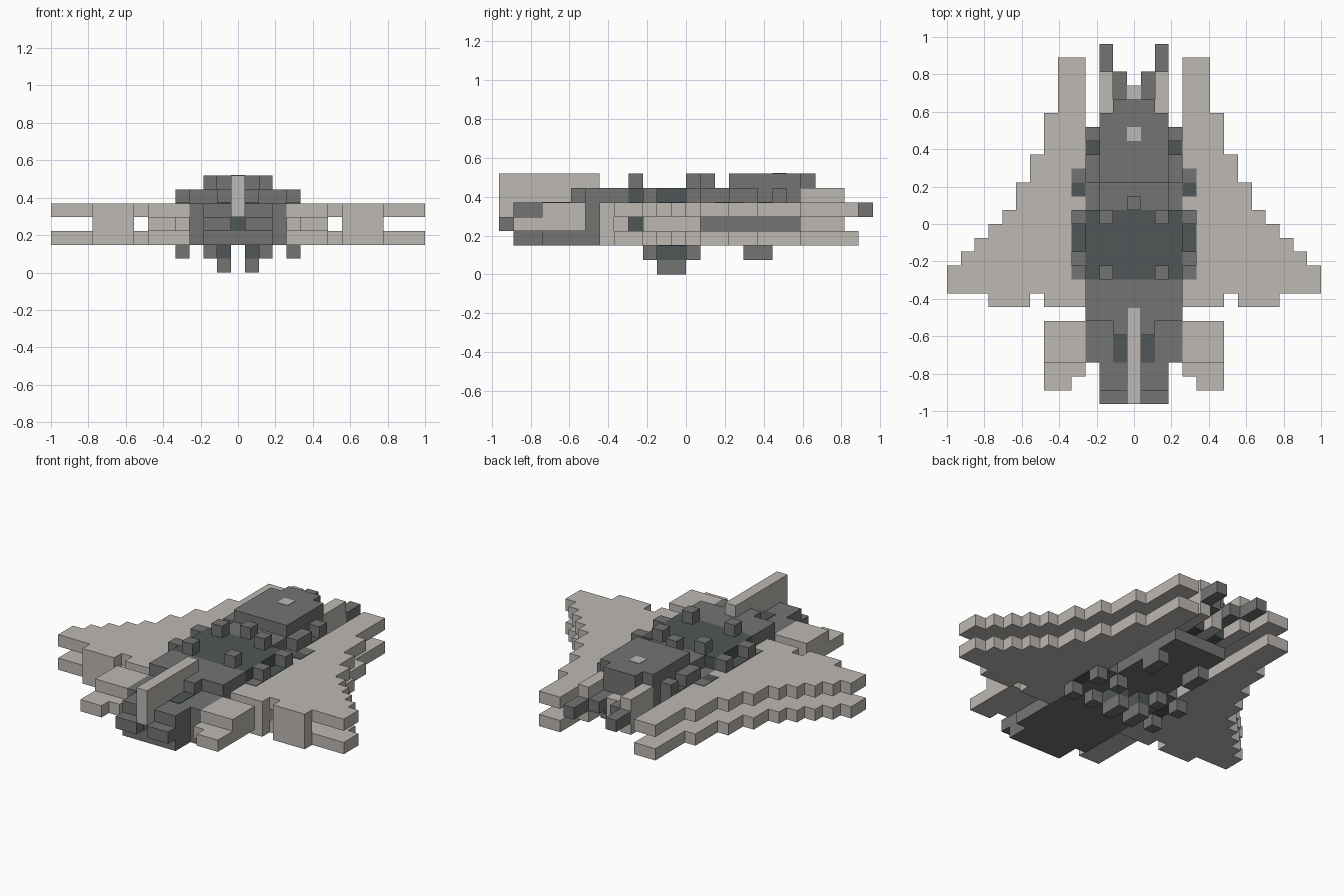
import bpy
import bmesh

V = 2 / 27  # size of one block

if "Cube" in bpy.data.objects:
    bpy.data.objects.remove(bpy.data.objects["Cube"], do_unlink=True)


def material(name, rgb):
    m = bpy.data.materials.new(name)
    m.use_nodes = True
    m.diffuse_color = (*rgb, 1)
    m.node_tree.nodes["Principled BSDF"].inputs["Base Color"].default_value = (*rgb, 1)
    return m


LIGHT = material("pale hull", (0.51, 0.48, 0.45))
GREY = material("mid grey", (0.175, 0.175, 0.175))
DARK = material("dark slate", (0.08, 0.095, 0.097))


def finish(name, bm, mat):
    bmesh.ops.recalc_face_normals(bm, faces=bm.faces)
    mesh = bpy.data.meshes.new(name)
    bm.to_mesh(mesh)
    bm.free()
    mesh.materials.append(mat)
    ob = bpy.data.objects.new(name, mesh)
    bpy.context.collection.objects.link(ob)
    return ob


def box(name, mat, x, y, z):
    """Block spanning three ranges, given in block units."""
    bm = bmesh.new()
    bmesh.ops.create_cube(bm, size=1)
    for v in bm.verts:
        for i, (a, b) in enumerate((x, y, z)):
            v.co[i] = V * (a + (v.co[i] + 0.5) * (b - a))
    return finish(name, bm, mat)


def pair(name, mat, x, y, z):
    box("left_" + name, mat, x, y, z)
    box("right_" + name, mat, (-x[1], -x[0]), y, z)


def centre(name, mat, half, y, z):
    box(name, mat, (-half, half), y, z)


def plate(z):
    return (z, z + 0.04)


def slab(name, mat, outline, z, side):
    """Flat stepped plate extruded one block upward."""
    bm = bmesh.new()
    face = bm.faces.new([bm.verts.new((side * x * V, y * V, z * V)) for x, y in outline])
    top = bmesh.ops.extrude_face_region(bm, geom=[face])["geom"]
    for v in top:
        if isinstance(v, bmesh.types.BMVert):
            v.co.z += V
    return finish(name, bm, mat)


# Stepped delta wings, two layers on each side
fronts = [12, 12, 8, 5, 3, 1, 0, -1, -2, -3]
backs = [-6, -6, -6, -5, -6, -6, -6, -5, -5, -5]


def edge(values):
    pts = []
    for i, y in enumerate(values):
        if i and values[i - 1] == y:
            pts.pop()
        else:
            pts.append((3.5 + i, y))
        pts.append((4.5 + i, y))
    return pts


outline = edge(fronts) + edge(backs)[::-1]
for side, label in ((1, "left"), (-1, "right")):
    slab(label + "_lower_wing", LIGHT, outline, 2, side)
    slab(label + "_upper_wing", LIGHT, outline, 4, side)

# Spacers between the wing layers
pair("outer_wing_spacer", LIGHT, (7.5, 10.5), (-6, -5), (3, 4))
pair("inner_wing_spacer", LIGHT, (3.5, 6.5), (-6, -4), (3, 4))
pair("root_spacer", LIGHT, (3.5, 4.5), (-3, 1), (3, 4))
pair("root_vent", DARK, (3.4, 3.54), (-4, -3), (3, 4))

# Tail planes
pair("tail_plane", LIGHT, (4.5, 6.5), (-12, -7), (3, 4))
pair("tail_plane_root", LIGHT, (3.5, 4.5), (-11, -7), (3, 4))
pair("tail_plane_top", LIGHT, (3.5, 6.5), (-10, -7), (4, 5))

# Fuselage
centre("rear_hull", GREY, 3.5, (-10, 1), (2, 5))
centre("front_hull", GREY, 2.5, (1, 8), (2, 5))
pair("hull_shoulder", GREY, (2.5, 3.5), (1, 7), (4, 5))
centre("tail_hull", GREY, 2.5, (-12, -10), (2, 5))
pair("exhaust", GREY, (0.5, 2.5), (-13, -12), (3, 4))
centre("exhaust_core", DARK, 0.5, (-12.04, -12), (3, 4))
centre("rear_spine", GREY, 3.5, (-7, -4), (5, 6))
centre("spine_end", GREY, 1.5, (-8, -7), (5, 6))
centre("deck", DARK, 3.5, (-4, 1), (5, 6))
centre("front_spine", GREY, 2.5, (1, 8), (5, 6))
centre("tail_fin", LIGHT, 0.5, (-13, -6), (4, 7))
pair("tail_stain", DARK, (0.5, 1.5), (-10, -8), plate(5))

# Cockpit block
centre("cockpit", GREY, 2.5, (3, 8), (6, 7))
centre("cockpit_front", GREY, 1.5, (8, 9), (5, 7))
centre("cockpit_hatch", LIGHT, 0.5, (6, 7), plate(7))

# Knobs around the deck
for y in (-4, 0):
    pair("deck_knob", GREY, (1.5, 2.5), (y, y + 1), (6, 7))
centre("deck_sensor", GREY, 0.5, (1, 2), (6, 7))
for y in (-3, 0):
    pair("upper_wing_knob", GREY, (3.5, 4.5), (y, y + 1), (5, 6))
    pair("lower_wing_knob", GREY, (3.5, 4.5), (y, y + 1), (1, 2))
pair("shoulder_block", GREY, (2.5, 3.5), (3, 5), (5, 6))
pair("shoulder_knob", GREY, (2.5, 3.5), (6, 7), (5, 6))

# Painted patches on the wing roots
pair("wing_patch", DARK, (3.5, 4.5), (-2, 0), plate(5))
pair("front_patch", DARK, (3.5, 4.5), (2, 3), plate(5))
pair("front_grey_patch", GREY, (3.5, 4.5), (3, 4), plate(5))
pair("rear_grey_patch", GREY, (3.5, 4.5), (-4, -3), plate(5))
pair("shoulder_patch", DARK, (2.5, 3.5), (5, 6), plate(5))
pair("under_patch", DARK, (3.5, 4.5), (-2, 0), plate(1.96))

# Nose prongs
pair("nose_rail", LIGHT, (1.5, 2.5), (8, 11), (3, 6))
pair("nose_prong", GREY, (1.5, 2.5), (11, 13), (4, 5))
pair("inner_prong", GREY, (0.5, 1.5), (9, 11), (4, 5))
pair("inner_prong_root", DARK, (0.5, 1.5), (8, 9), (3, 5))
centre("nose_core", LIGHT, 0.5, (8, 10), (3, 5))

# Belly fittings
pair("belly_mount", DARK, (0.5, 1.5), (-2, 0), (1, 2))
for y in (-3, 0):
    pair("belly_block", GREY, (1.5, 2.5), (y, y + 1), (1, 2))
pair("belly_foot", GREY, (0.5, 1.5), (-2, 0), (0, 1))
pair("belly_front_block", GREY, (1.5, 2.5), (4, 6), (1, 2))
